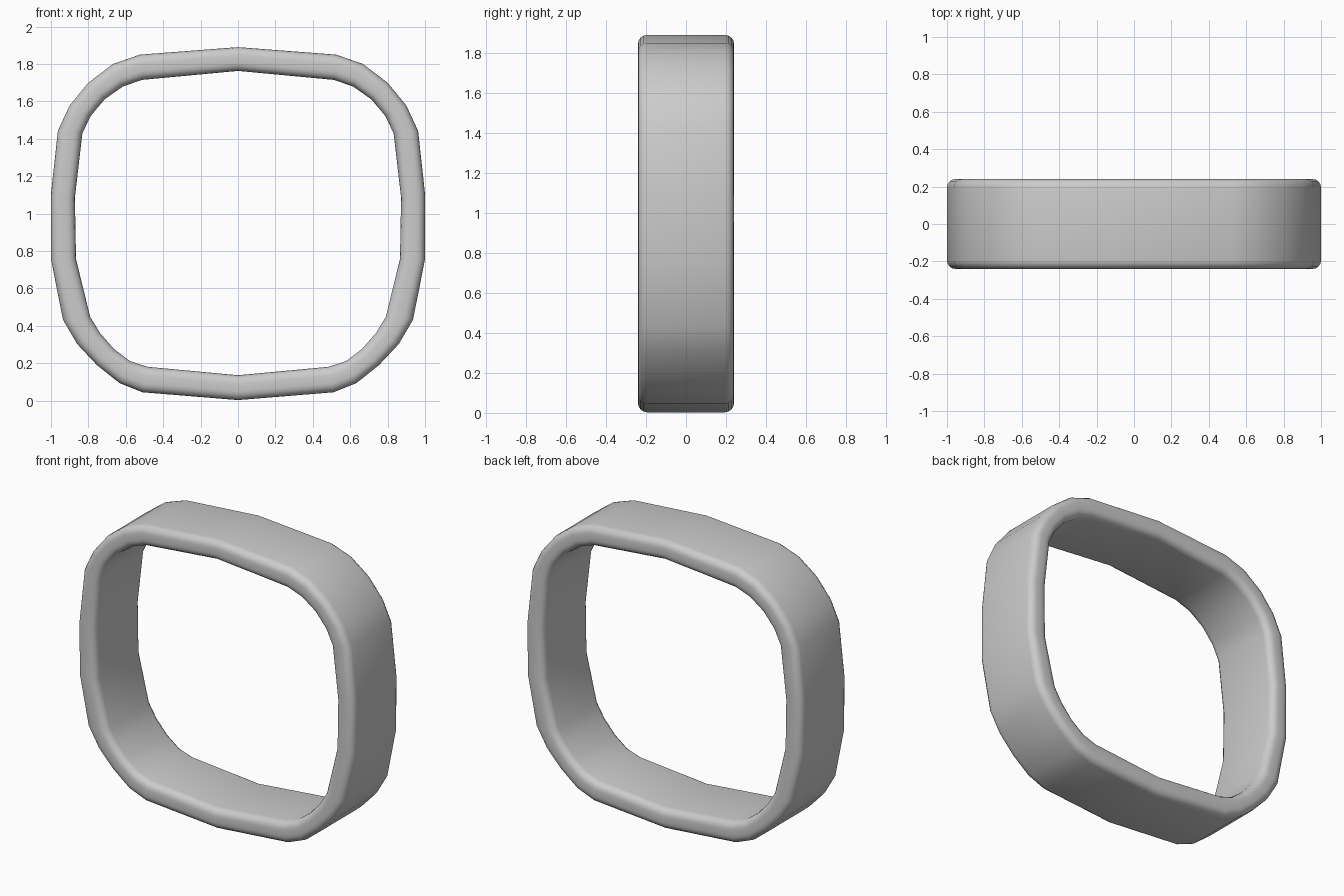
import bpy, bmesh, math

if "Cube" in bpy.data.objects:
    bpy.data.objects.remove(bpy.data.objects["Cube"])

# Right half of the band outline, top to bottom: outer x, z, inner x, z
half = [
    (0.00, 1.890, 0.00, 1.763), (0.525, 1.850, 0.513, 1.715),
    (0.668, 1.800, 0.615, 1.680), (0.80, 1.700, 0.712, 1.612),
    (0.90, 1.578, 0.787, 1.523), (0.963, 1.443, 0.832, 1.430),
    (1.00, 1.105, 0.872, 1.085), (1.00, 0.757, 0.866, 0.757),
    (0.936, 0.433, 0.790, 0.447), (0.860, 0.303, 0.738, 0.362),
    (0.754, 0.190, 0.663, 0.276), (0.632, 0.093, 0.578, 0.212),
    (0.512, 0.045, 0.484, 0.181), (0.00, 0.003, 0.00, 0.136),
]
outline = half + [(-a, b, -c, d) for a, b, c, d in half[-2:0:-1]]

# Rounded-rectangle cross-section: (fraction outer to inner, y)
R, T, W, SEG = 0.045, 0.13, 0.24, 4
section = []
for cu, cy, start in ((T - R, W - R, 0), (R, W - R, 90),
                      (R, R - W, 180), (T - R, R - W, 270)):
    for i in range(SEG + 1):
        a = math.radians(start + 90 * i / SEG)
        section.append(((cu + R * math.cos(a)) / T, cy + R * math.sin(a)))

# Sweep the section around the outline
bm = bmesh.new()
rings = [[bm.verts.new((a + (c - a) * t, y, b + (d - b) * t)) for t, y in section]
         for a, b, c, d in outline]
n = len(section)
for i, ring in enumerate(rings):
    nxt = rings[(i + 1) % len(rings)]
    for j in range(n):
        k = (j + 1) % n
        bm.faces.new((ring[j], ring[k], nxt[k], nxt[j]))
bmesh.ops.recalc_face_normals(bm, faces=bm.faces)
mesh = bpy.data.meshes.new("square_band")
bm.to_mesh(mesh)
bm.free()

band = bpy.data.objects.new("square_band", mesh)
bpy.context.collection.objects.link(band)
bpy.context.view_layer.objects.active = band
band.select_set(True)
bpy.ops.object.shade_smooth_by_angle(angle=math.radians(40))
